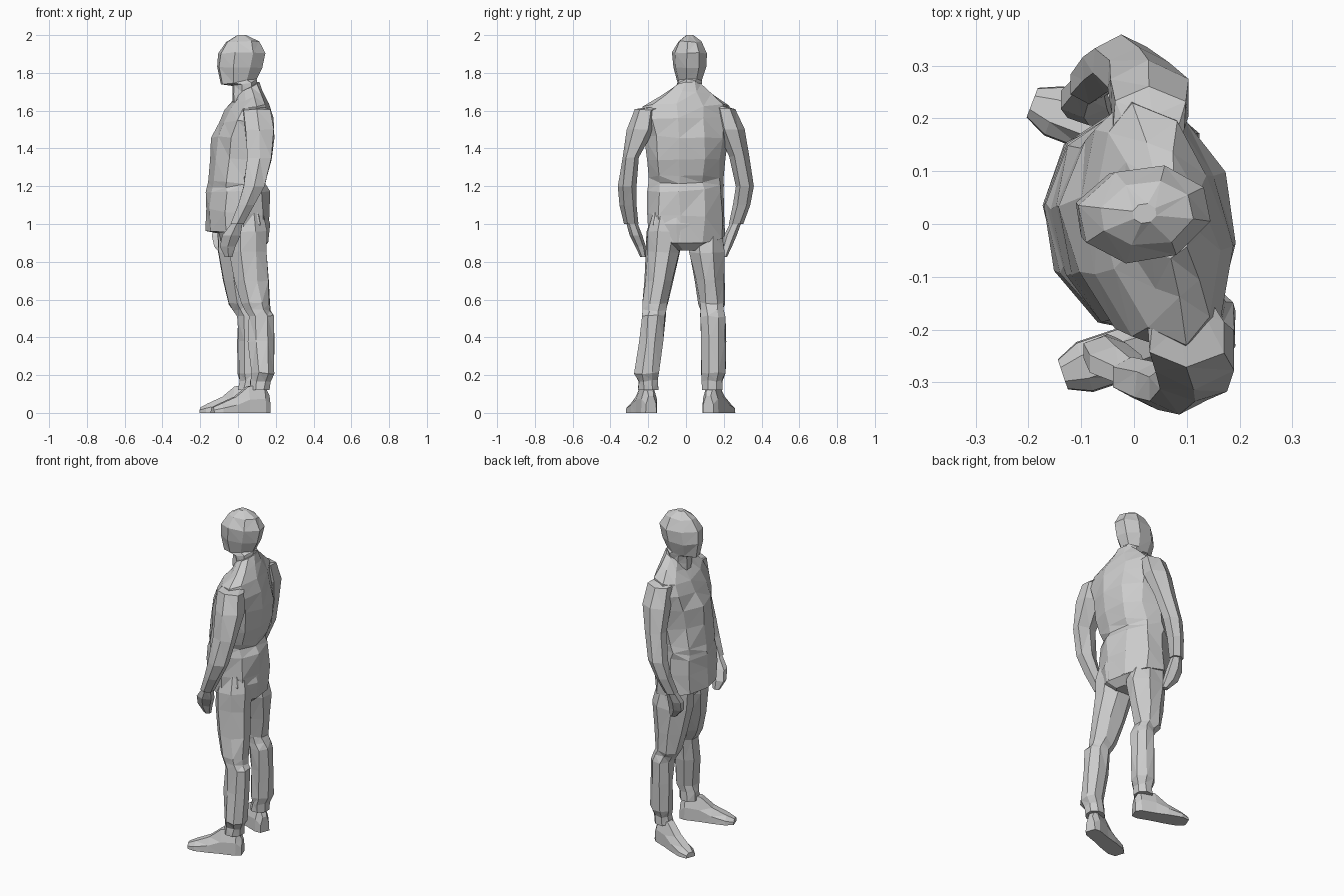
import bpy, bmesh, math, random
from mathutils import Vector

random.seed(4)


def skin(name, rings, jitter=0.0):
    """Bridge equal-length point rings into a closed, flat-shaded mesh."""
    bm = bmesh.new()
    loops = [[bm.verts.new(p) for p in r] for r in rings]
    n = len(loops[0])
    for a, b in zip(loops, loops[1:]):
        for i in range(n):
            j = (i + 1) % n
            bm.faces.new((a[i], a[j], b[j], b[i]))
    bm.faces.new(loops[0][::-1])
    bm.faces.new(loops[-1])
    for loop in loops[1:-1]:
        for v in loop:
            v.co += Vector([random.uniform(-jitter, jitter) for _ in range(3)])
    bmesh.ops.triangulate(bm, faces=bm.faces[:])
    bmesh.ops.recalc_face_normals(bm, faces=bm.faces[:])
    me = bpy.data.meshes.new(name)
    bm.to_mesh(me)
    bm.free()
    ob = bpy.data.objects.new(name, me)
    bpy.context.collection.objects.link(ob)
    return ob


def limb(name, sections, sides=8, yaw=0, jitter=0.0):
    """Sections: (x, y, z, half depth, half width, slope of z along x)."""
    c, s = math.cos(math.radians(yaw)), math.sin(math.radians(yaw))
    k = 1 / math.cos(math.pi / sides) ** 0.8
    rings = []
    for x, y, z, rx, ry, *slope in sections:
        ring = []
        for i in range(sides):
            a = 2 * math.pi * (i + 0.5) / sides
            u, v = rx * k * math.cos(a), ry * k * math.sin(a)
            dx, dy = u * c - v * s, u * s + v * c
            ring.append((x + dx, y + dy, z + (slope[0] * u if slope else 0)))
        rings.append(ring)
    return skin(name, rings, jitter)


def shoe(name, heel, toe):
    """Wedge-shaped shoe from heel point to toe point on the ground."""
    h, t = Vector((*heel, 0)), Vector((*toe, 0))
    d = t - h
    side = Vector((-d.y, d.x, 0)).normalized()
    rings = []
    for f, w, top in ((0, .03, .09), (.1, .045, .15), (.38, .045, .14),
                      (.6, .05, .085), (.86, .05, .05), (1, .03, .03)):
        prof = ((-w, .0), (w, .0), (w * .95, top * .5), (w * .45, top),
                (-w * .45, top), (-w * .95, top * .5))
        rings.append([h + d * f + side * p + Vector((0, 0, q)) for p, q in prof])
    return skin(name, rings)


# Head and neck
limb("head", [
    (.04, .015, 1.62, .065, .065), (.035, .015, 1.70, .06, .06, .2),
    (.035, .018, 1.745, .065, .065, .2), (.005, .018, 1.755, .092, .062, .15),
    (.008, .02, 1.83, .115, .08), (.022, .02, 1.905, .122, .088),
    (.025, .02, 1.965, .085, .06), (.02, .02, 2.0, .022, .018)],
    yaw=8, jitter=.004)

# Jacket, with a fold across the lower back
limb("jacket", [
    (.03, .01, .93, .12, .17, -.2), (-.005, 0, .935, .163, .2, -.2),
    (-.003, 0, 1.06, .163, .203, -.1), (.0, 0, 1.17, .157, .198, .05),
    (-.01, 0, 1.205, .145, .195, .1), (.0, 0, 1.24, .152, .2, .1),
    (.02, 0, 1.34, .158, .2), (.03, 0, 1.46, .158, .212),
    (.04, 0, 1.55, .135, .232, .1), (.048, 0, 1.62, .108, .23, .1),
    (.055, .005, 1.675, .075, .14, .3),
    (.055, .012, 1.725, .055, .075, .5)], sides=10, yaw=11, jitter=.008)

# Seat of the trousers
limb("seat", [(.04, 0, .86, .07, .07), (.035, 0, .9, .115, .17),
              (.03, 0, 1.0, .13, .19), (.02, 0, 1.1, .11, .17)], yaw=11)

# Arms hanging with bent elbows, ending in hands
limb("right_arm", [
    (.085, -.15, 1.62, .05, .04), (.10, -.215, 1.605, .075, .05),
    (.115, -.24, 1.5, .078, .065), (.115, -.293, 1.35, .065, .04),
    (.085, -.312, 1.2, .055, .043), (.045, -.305, 1.1, .042, .04),
    (-.005, -.29, 1.0, .036, .034)], sides=6, jitter=.003)
limb("right_hand", [
    (-.002, -.288, 1.01, .028, .026), (-.035, -.265, .94, .05, .03),
    (-.055, -.24, .88, .042, .025), (-.05, -.225, .825, .02, .015)], sides=6)
limb("left_arm", [
    (.035, .16, 1.625, .05, .04), (.03, .205, 1.61, .07, .05),
    (.03, .238, 1.5, .075, .065), (.01, .282, 1.36, .06, .045),
    (-.025, .312, 1.2, .052, .042), (-.055, .295, 1.1, .042, .04),
    (-.085, .265, 1.0, .036, .034)], sides=6, jitter=.003)
limb("left_hand", [
    (-.085, .265, 1.01, .028, .026), (-.095, .235, .94, .045, .03),
    (-.085, .215, .88, .042, .025), (-.055, .2, .825, .02, .015)], sides=6)

# Trouser legs with knee and ankle creases
limb("right_leg", [
    (.05, -.1, 1.08, .08, .07), (.05, -.11, .96, .1, .095),
    (.05, -.12, .85, .1, .09), (.07, -.145, .7, .09, .075),
    (.09, -.165, .58, .078, .07), (.105, -.168, .545, .068, .06),
    (.125, -.172, .515, .07, .066), (.125, -.185, .38, .07, .062),
    (.135, -.205, .21, .063, .066), (.12, -.2, .17, .05, .055),
    (.115, -.2, .12, .053, .055)], jitter=.006)
limb("left_leg", [
    (0, .09, 1.08, .08, .07), (-.005, .105, .96, .105, .09),
    (.01, .11, .85, .115, .095), (.015, .125, .7, .09, .078),
    (.02, .137, .58, .072, .068), (.04, .138, .545, .062, .058),
    (.058, .14, .51, .062, .066), (.06, .145, .38, .062, .065),
    (.06, .148, .21, .06, .066), (.055, .14, .17, .048, .053),
    (.05, .14, .12, .052, .055)], jitter=.006)

# Shoes, toes turned outward
shoe("right_shoe", (.163, -.185), (-.135, -.285))
shoe("left_shoe", (.10, .118), (-.193, .23))
